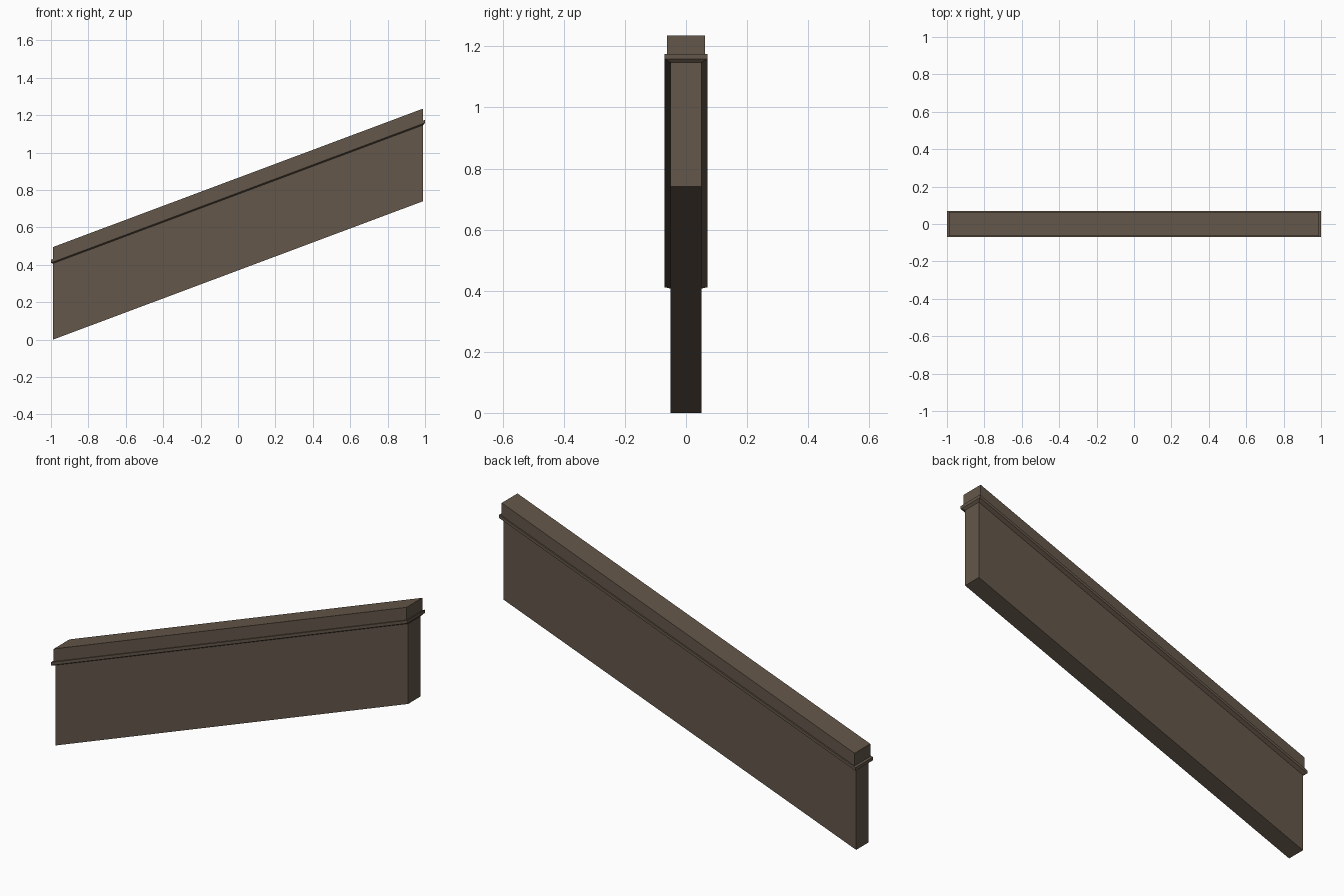
import bpy, bmesh

if "Cube" in bpy.data.objects:
    bpy.data.objects.remove(bpy.data.objects["Cube"])

SLOPE = 0.374   # rise per unit of x
BASE = 0.99     # body half length, its low end sits on z = 0

mat = bpy.data.materials.new("weathered brown")
mat.diffuse_color = (0.127, 0.095, 0.067, 1)
mat.use_nodes = True
mat.node_tree.nodes["Principled BSDF"].inputs["Base Color"].default_value = mat.diffuse_color


def sloped_part(name, levels):
    """Stack of rectangles (half length, half width, height), sheared up along x."""
    bm = bmesh.new()
    rings = []
    for hx, hy, h in levels:
        corners = [(-hx, -hy), (hx, -hy), (hx, hy), (-hx, hy)]
        rings.append([bm.verts.new((x, y, h + SLOPE * (x + BASE))) for x, y in corners])
    for a, b in zip(rings, rings[1:]):
        for i in range(4):
            j = (i + 1) % 4
            bm.faces.new((a[i], a[j], b[j], b[i]))
    bm.faces.new(rings[0][::-1])
    bm.faces.new(rings[-1])
    bmesh.ops.recalc_face_normals(bm, faces=bm.faces)
    mesh = bpy.data.meshes.new(name)
    bm.to_mesh(mesh)
    bm.free()
    mesh.materials.append(mat)
    obj = bpy.data.objects.new(name, mesh)
    bpy.context.collection.objects.link(obj)
    return obj


# main sloping wall
sloped_part("wall_body", [(0.99, 0.05, 0.0), (0.99, 0.05, 0.408)])
# projecting trim with a chamfered underside
sloped_part("trim_ledge", [(0.99, 0.05, 0.407), (1.0, 0.07, 0.415), (1.0, 0.07, 0.431)])
# coping on top
sloped_part("top_cap", [(0.99, 0.063, 0.431), (0.99, 0.063, 0.495)])
